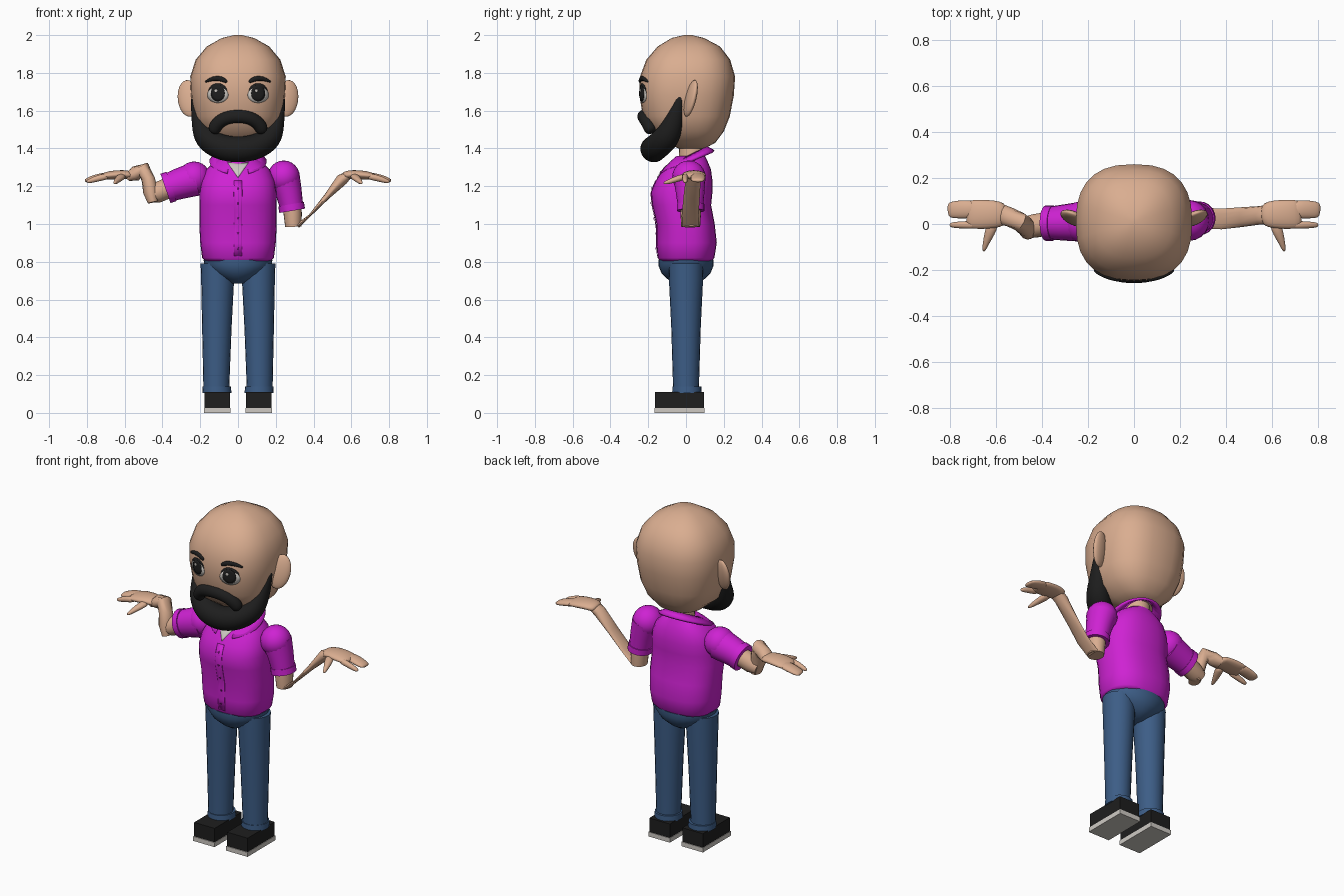
import bpy, bmesh, math
from mathutils import Vector
from mathutils.bvhtree import BVHTree

old = bpy.data.objects.get("Cube")
if old:
    bpy.data.objects.remove(old, do_unlink=True)


def material(name, rgb):
    m = bpy.data.materials.new(name)
    m.use_nodes = True
    m.diffuse_color = (*rgb, 1)
    m.node_tree.nodes["Principled BSDF"].inputs["Base Color"].default_value = (*rgb, 1)
    return m


SKIN = material("skin", (0.70, 0.42, 0.28))
SHIRT = material("magenta_cloth", (0.62, 0.016, 0.65))
BUTTON = material("dark_magenta", (0.2, 0.005, 0.2))
DENIM = material("blue_denim", (0.046, 0.11, 0.24))
BLACK = material("black", (0.013, 0.013, 0.013))
WHITE = material("off_white", (0.62, 0.59, 0.55))


def add(name, bm, mat, sharp=50):
    bmesh.ops.recalc_face_normals(bm, faces=bm.faces)
    me = bpy.data.meshes.new(name)
    bm.to_mesh(me)
    bm.free()
    me.materials.append(mat)
    for p in me.polygons:
        p.use_smooth = True
    me.set_sharp_from_angle(angle=math.radians(sharp))
    ob = bpy.data.objects.new(name, me)
    bpy.context.collection.objects.link(ob)
    return ob


def loft(name, mat, secs, n=20, power=2, level=False, soft=0):
    """Skin rings (x, y, z, half thickness, half depth) along a path."""
    bm = bmesh.new()
    pts = [Vector(s[:3]) for s in secs]
    rings = []
    for i, s in enumerate(secs):
        t = Vector((0, 0, 1)) if level else (pts[min(i + 1, len(pts) - 1)] - pts[max(i - 1, 0)]).normalized()
        ref = Vector((0, 0, 1)) if abs(t.y) > 0.75 else Vector((0, 1, 0))
        u = (ref - t * ref.dot(t)).normalized()
        v = t.cross(u)
        ring = []
        for k in range(n):
            a = math.tau * k / n
            c, d = [math.copysign(abs(f) ** (2 / power), f) for f in (math.cos(a), math.sin(a))]
            ring.append(bm.verts.new(pts[i] + v * s[3] * c + u * s[4] * d))
        rings.append(ring)
    for r, q in zip(rings, rings[1:]):
        for k in range(n):
            bm.faces.new((r[k], r[(k + 1) % n], q[(k + 1) % n], q[k]))
    bm.faces.new(rings[0])
    bm.faces.new(rings[-1])
    ob = add(name, bm, mat, 180 if soft else 50)
    if soft:
        ob.modifiers.new("soft", "SUBSURF").levels = soft
        ob.modifiers["soft"].render_levels = soft
    return ob


def stack(name, mat, rows, x=0, **kw):
    """Level rings from rows of (z, centre y, half width, half depth)."""
    return loft(name, mat, [(x, y, z, a, b) for z, y, a, b in rows], level=True, **kw)


def ball(name, mat, loc, size, tilt=0):
    bm = bmesh.new()
    bmesh.ops.create_uvsphere(bm, u_segments=20, v_segments=12, radius=1)
    ob = add(name, bm, mat)
    ob.location, ob.scale, ob.rotation_euler = loc, size, (tilt, 0, 0)
    return ob


def box(name, mat, lo, hi):
    bm = bmesh.new()
    bmesh.ops.create_cube(bm, size=1)
    for v in bm.verts:
        v.co = [(l + h) / 2 + c * (h - l) for l, h, c in zip(lo, hi, v.co)]
    return add(name, bm, mat)


def surface(ob):
    tree = BVHTree.FromObject(ob, bpy.context.evaluated_depsgraph_get())
    return lambda x, z: tree.ray_cast(Vector((x, -2, z)), Vector((0, 1, 0)))[0].y


def plate(name, mat, front, cx, cz, outline, lift):
    """Thin painted plate laid over the front of a surface."""
    bm = bmesh.new()
    n = len(outline)
    loops = []
    for f in (1, 0.66, 0.33):
        spots = [(cx + f * px, cz + f * pz) for px, pz in outline]
        loops.append([bm.verts.new((x, front(x, z) - lift, z)) for x, z in spots])
    for r, q in zip(loops, loops[1:]):
        for k in range(n):
            bm.faces.new((r[k], r[(k + 1) % n], q[(k + 1) % n], q[k]))
    bm.faces.new(loops[-1])
    ob = add(name, bm, mat)
    ob.modifiers.new("thickness", "SOLIDIFY").thickness = 0.002
    return ob


def oval(rx, rz, n=24):
    return [(rx * math.cos(math.tau * k / n), rz * math.sin(math.tau * k / n)) for k in range(n)]


# Head and neck
head = stack("head", SKIN, [
    (1.40, .03, .07, .07), (1.43, .025, .13, .13), (1.49, .005, .2, .195),
    (1.57, .002, .233, .23), (1.68, .003, .249, .25), (1.78, .008, .253, .252),
    (1.87, .012, .224, .222), (1.94, .015, .165, .165), (1.985, .01, .085, .085),
    (2.0, .01, .02, .02)], n=28, power=2.5)
stack("neck", SKIN, [(1.28, .03, .07, .07), (1.45, .03, .062, .065)])
face = surface(head)

# Beard and moustache
half = [(.238, -.028, 1.69, .012, .014), (.222, -.045, 1.61, .028, .036),
        (.203, -.068, 1.53, .045, .055), (.175, -.1, 1.455, .07, .075),
        (.1, -.16, 1.405, .072, .075)]
jaw = half + [(0, -.18, 1.39, .073, .072)] + [(-s[0], *s[1:]) for s in half[::-1]]
loft("beard", BLACK, jaw, n=12, soft=2)
half = [(.135, -.18, 1.48, .035, .035), (.115, -.2, 1.53, .038, .035), (.065, -.222, 1.565, .038, .034)]
lip = half + [(0, -.23, 1.572, .036, .03)] + [(-s[0], *s[1:]) for s in half[::-1]]
loft("moustache", BLACK, lip, n=12, soft=2)

# Ears, eyes and brows
for s, side in ((1, "left"), (-1, "right")):
    ear = ball(side + "_ear", SKIN, (s * .262, .025, 1.665), (.06, .024, .1), -.2)
    ear.rotation_euler.y = s * .2
    ear.rotation_euler.z = s * .3
    x = s * .107
    plate(side + "_eyelash", BLACK, face, x, 1.699, oval(.05, .046), .002)
    plate(side + "_eye_white", WHITE, face, x, 1.683, oval(.056, .042), .004)
    plate(side + "_iris", BLACK, face, x, 1.692, oval(.037, .043), .006)
    plate(side + "_eye_glint", WHITE, face, x - .01, 1.706, oval(.008, .008), .008)
    arc = [(.055, 1.75, .01), (.085, 1.77, .016), (.13, 1.774, .014), (.178, 1.75, .006)]
    loft(side + "_brow", BLACK, [(s * px, face(s * px, pz) - .003, pz, r, .01) for px, pz, r in arc],
         n=8, soft=1)

# Shirt body, placket, buttons and undershirt
shirt = stack("shirt", SHIRT, [
    (.805, 0, .175, .138), (.82, 0, .19, .15), (.9, .003, .2, .16), (1.0, -.002, .205, .154),
    (1.1, -.023, .205, .156), (1.17, -.023, .203, .163), (1.23, -.01, .195, .15),
    (1.29, .005, .168, .127), (1.33, .015, .125, .1), (1.36, .025, .075, .075)], n=28, power=2.4)
chest = surface(shirt)
edge = [k / 12 for k in range(13)]
strip = [(.022, .2 - .4 * k) for k in edge] + [(-.022, -.2 + .4 * k) for k in edge]
plate("placket", SHIRT, chest, 0, 1.03, strip, .004)
for k in range(5):
    plate("button_%d" % (k + 1), BUTTON, chest, 0, .87 + .08 * k, oval(.006, .006, 10), .007)
vee = [(-.055 + .055 * k, .035 - .08 * k) for k in edge] + [(.055 * k, -.045 + .08 * k) for k in edge[1:]]
plate("undershirt", WHITE, chest, 0, 1.29, vee, .004)

# Folded collar, open at the front
bm = bmesh.new()
rows = []
for k in range(25):
    a = math.radians(-68 + 316 * k / 24)
    c, s = math.cos(a), math.sin(a)
    rows.append((bm.verts.new((.085 * c, .03 + .08 * s, 1.365 + .04 * s)),
                 bm.verts.new((.15 * c, .147 * s, 1.325 + .06 * s))))
for p, q in zip(rows, rows[1:]):
    bm.faces.new((p[0], p[1], q[1], q[0]))
collar = add("collar", bm, SHIRT)
fold = collar.modifiers.new("thickness", "SOLIDIFY")
fold.thickness, fold.offset = .014, 0

# Left arm, lowered at the shoulder
ball("left_shoulder", SHIRT, (.242, .015, 1.25), (.085, .088, .086))
loft("left_sleeve", SHIRT, [(.245, .018, 1.25, .083, .086), (.268, .022, 1.17, .07, .076),
                            (.286, .025, 1.08, .061, .066)])
loft("left_cuff", SHIRT, [(.281, .025, 1.105, .069, .073), (.287, .025, 1.07, .069, .073)])
loft("left_elbow", SKIN, [(.286, .025, 1.1, .05, .052), (.29, .025, 1.05, .048, .054),
                          (.293, .025, .985, .043, .05)])
loft("left_forearm", SKIN, [(.315, .025, .99, .012, .045), (.38, .022, 1.045, .006, .045),
                            (.47, .03, 1.145, .016, .043), (.55, .038, 1.235, .032, .04),
                            (.58, .04, 1.255, .022, .045)], n=12)

# Right arm, raised with a folded wrist
ball("right_shoulder", SHIRT, (-.232, .01, 1.245), (.085, .088, .086))
loft("right_sleeve", SHIRT, [(-.23, .01, 1.237, .09, .087), (-.31, .006, 1.213, .082, .078),
                             (-.378, .004, 1.19, .074, .07)])
loft("right_cuff", SHIRT, [(-.352, .004, 1.199, .082, .077), (-.384, .004, 1.188, .082, .077)])
loft("right_elbow", SKIN, [(-.36, .003, 1.195, .055, .052), (-.43, -.008, 1.165, .054, .052),
                           (-.475, -.015, 1.15, .04, .045)], n=14)
loft("right_forearm", SKIN, [(-.45, -.025, 1.115, .028, .04), (-.462, -.022, 1.17, .04, .046),
                             (-.475, -.008, 1.235, .036, .045), (-.497, .01, 1.285, .042, .042),
                             (-.54, .03, 1.268, .04, .042), (-.58, .042, 1.25, .024, .045)], n=12)

# Hands
for s, side in ((1, "left"), (-1, "right")):
    def limb(part, secs):
        loft(side + part, SKIN, [(s * q[0], *q[1:]) for q in secs], n=10, soft=1)
    limb("_palm", [(.555, .04, 1.25, .024, .045), (.58, .042, 1.262, .024, .06),
                   (.64, .042, 1.262, .026, .068), (.7, .042, 1.255, .023, .068),
                   (.73, .045, 1.25, .012, .06)])
    limb("_fingers", [(.68, .064, 1.257, .02, .042), (.74, .064, 1.248, .02, .042),
                      (.79, .062, 1.234, .016, .04), (.812, .06, 1.228, .008, .03)])
    limb("_first_finger", [(.68, -.004, 1.255, .019, .02), (.74, -.004, 1.243, .018, .017),
                           (.785, -.004, 1.228, .014, .014), (.803, -.004, 1.222, .006, .008)])
    limb("_thumb", [(.61, .01, 1.255, .028, .018), (.628, -.04, 1.242, .024, .018),
                    (.645, -.085, 1.225, .014, .014), (.655, -.122, 1.215, .007, .008)])

# Trousers and shoes
stack("hips", DENIM, [(.685, 0, .035, .06), (.71, 0, .09, .1), (.74, 0, .14, .13),
                      (.78, 0, .178, .146), (.81, 0, .182, .146)], n=28)
for s, side in ((1, "left"), (-1, "right")):
    loft(side + "_leg", DENIM, [(s * .115, 0, .12, .068, .068), (s * .112, 0, .45, .078, .078),
                                (s * .108, 0, .7, .087, .09), (s * .108, 0, .79, .09, .092)], level=True)
    stack(side + "_trouser_cuff", DENIM, [(.105, .005, .077, .078), (.14, .005, .075, .077)], x=s * .112)
    x = s * .11
    box(side + "_shoe", BLACK, (x - .068, -.163, .026), (x + .068, .094, .11))
    box(side + "_sole", WHITE, (x - .071, -.168, 0), (x + .071, .098, .027))
